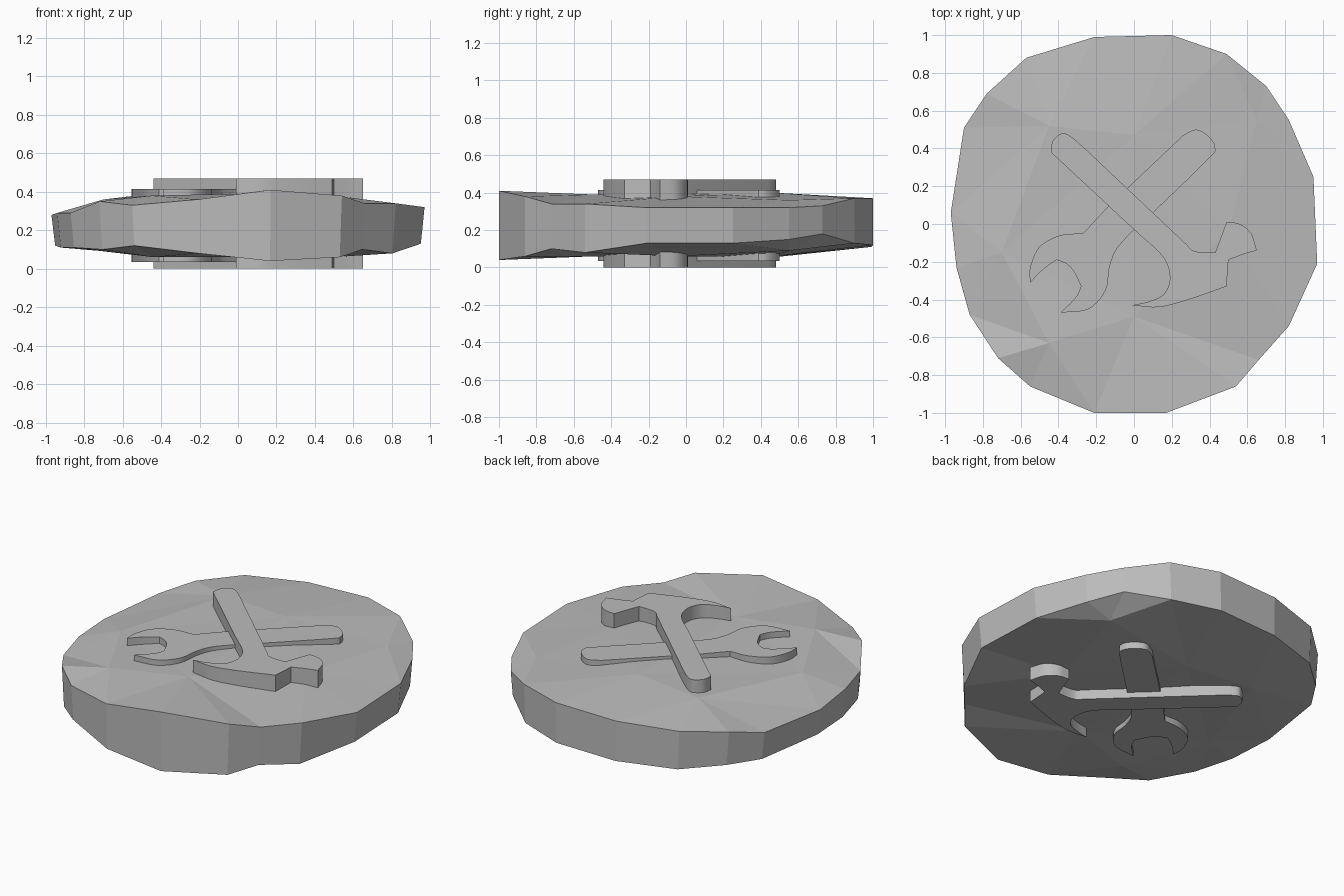
import bpy
import bmesh
from mathutils import Vector
from mathutils.geometry import delaunay_2d_cdt

cube = bpy.data.objects.get("Cube")
if cube:
    bpy.data.objects.remove(cube, do_unlink=True)

# One plain stone colour
stone = bpy.data.materials.new("stone_grey")
stone.use_nodes = True
grey = (0.5, 0.5, 0.5, 1)
stone.diffuse_color = grey
stone.node_tree.nodes["Principled BSDF"].inputs["Base Color"].default_value = grey


def finish(name, bm):
    """Turn a bmesh into a named, coloured object."""
    bmesh.ops.recalc_face_normals(bm, faces=bm.faces)
    mesh = bpy.data.meshes.new(name)
    bm.to_mesh(mesh)
    bm.free()
    mesh.materials.append(stone)
    obj = bpy.data.objects.new(name, mesh)
    bpy.context.collection.objects.link(obj)
    return obj


def smooth_stroke(points, steps=5):
    """Catmull-Rom curve through the points, leaving out the last one."""
    pts = [Vector(p) / 100 for p in points]
    if len(pts) == 2:
        return pts[:1]
    ends = [2 * pts[0] - pts[1]] + pts + [2 * pts[-1] - pts[-2]]
    out = []
    for a, b, c, d in zip(ends, ends[1:], ends[2:], ends[3:]):
        for i in range(steps):
            t = i / steps
            out.append(b + (c - a) * t / 2 + (a - 2.5 * b + 2 * c - d / 2) * t ** 2
                       + (1.5 * (b - c) + (d - a) / 2) * t ** 3)
    return out


def make_tool(name, strokes, bottom, top):
    """Extrude an outline of joined strokes through the disc."""
    outline = []
    for stroke, following in zip(strokes, strokes[1:] + strokes[:1]):
        outline += smooth_stroke(stroke + following[:1])
    bm = bmesh.new()
    face = bm.faces.new([bm.verts.new((p.x, p.y, bottom)) for p in outline])
    extruded = bmesh.ops.extrude_face_region(bm, geom=[face], use_keep_orig=True)
    moved = [v for v in extruded["geom"] if isinstance(v, bmesh.types.BMVert)]
    bmesh.ops.translate(bm, verts=moved, vec=(0, 0, top - bottom))
    caps = [f for f in bm.faces if len(f.verts) > 4]
    bmesh.ops.triangulate(bm, faces=caps)
    obj = finish(name, bm)
    bpy.ops.object.select_all(action="DESELECT")
    obj.select_set(True)
    bpy.context.view_layer.objects.active = obj
    bpy.ops.object.shade_smooth_by_angle(angle=0.6)


# Disc: rough rim as x, y, top height, bottom height in hundredths
rim = [
    (97, -21, 32, 13), (95, 25, 32, 13), (82, 55, 32, 15), (70, 73, 33, 18),
    (49, 90, 37, 13), (20, 100, 37, 12), (-21, 99, 36, 11), (-57, 88, 35, 11),
    (-78, 69, 33, 12), (-90, 51, 29, 12), (-97, 6, 28, 12), (-94, -23, 29, 11),
    (-87, -48, 29, 11), (-72, -71, 35, 10), (-55, -86, 33, 12), (-21, -100, 36, 8),
    (17, -100, 41, 4), (54, -86, 38, 6), (66, -72, 34, 10), (82, -54, 34, 8),
]
# Uneven high points inside the rim
crown = [
    (-45, -63, 38, 6), (0, -49, 39, 6), (50, -5, 38, 6), (65, 55, 36, 9),
    (0, 47, 40, 6), (-45, 52, 39, 6), (-70, -15, 36, 9),
]
points = rim + crown
flat = [Vector((x / 100, y / 100)) for x, y, *_ in points]
triangles = delaunay_2d_cdt(flat, [], [list(range(len(rim)))], 1, 0.0001)[2]
bm = bmesh.new()
upper = [bm.verts.new(Vector((x, y, t)) / 100) for x, y, t, _ in points]
lower = [bm.verts.new(Vector((x * 0.98, y, b)) / 100) for x, y, _, b in points]
for tri in triangles:
    bm.faces.new([upper[i] for i in tri])
    bm.faces.new([lower[i] for i in reversed(tri)])
for i in range(len(rim)):
    j = (i + 1) % len(rim)
    bm.faces.new((upper[i], lower[i], lower[j], upper[j]))
finish("rough_stone_disc", bm)

# Hammer: rounded grip, claw, blunt face and curved head
hammer = [
    [(-44, 38), (-43, 44), (-38, 48), (-33, 46)],
    [(-26, 40)],
    [(28, -11), (31, -14), (36, -15)],
    [(43, -15)],
    [(49, 1), (56, 0), (62, -5)],
    [(65, -14), (58, -16)],
    [(50, -19)],
    [(49, -33), (29, -40), (13, -44)],
    [(-1, -43), (8, -41), (16, -37), (19, -28), (15, -17)],
    [(0, -3)],
]
make_tool("hammer", hammer, 0, 0.47)

# Wrench: rounded handle end and open jaw
wrench = [
    [(26, 47), (33, 50), (40, 46), (43, 40), (39, 34)],
    [(8, 4)],
    [(0, -3), (-9, -13), (-13, -23), (-15, -35), (-24, -45)],
    [(-39, -47), (-31, -39)],
    [(-28, -33), (-32, -25), (-36, -21)],
    [(-41, -19), (-48, -24)],
    [(-55, -31), (-55, -23), (-50, -12), (-39, -6)],
    [(-27, -5)],
    [(-14, 9)],
]
make_tool("wrench", wrench, 0.035, 0.415)
